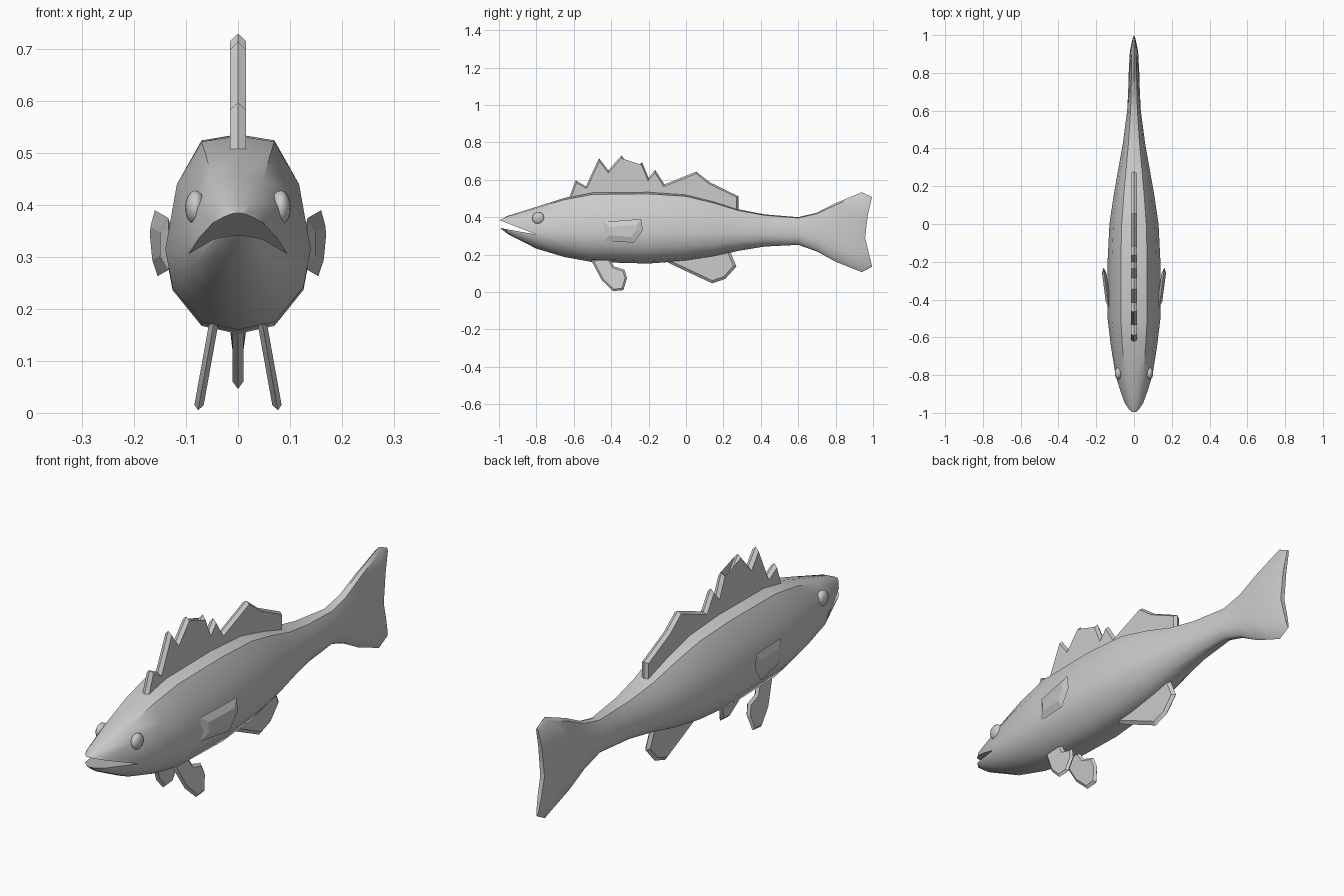
import bpy, bmesh
from mathutils import Vector

cube = bpy.data.objects.get("Cube")
if cube:
    bpy.data.objects.remove(cube, do_unlink=True)

grey = bpy.data.materials.new("plain_grey")
grey.use_nodes = True
colour = (0.6, 0.6, 0.6, 1)
grey.diffuse_color = colour
grey.node_tree.nodes["Principled BSDF"].inputs["Base Color"].default_value = colour


def finish(name, bm, angle=None):
    bmesh.ops.recalc_face_normals(bm, faces=bm.faces)
    mesh = bpy.data.meshes.new(name)
    bm.to_mesh(mesh)
    bm.free()
    obj = bpy.data.objects.new(name, mesh)
    bpy.context.collection.objects.link(obj)
    mesh.materials.append(grey)
    if angle:
        smooth(obj, angle)
    return obj


def activate(obj):
    bpy.ops.object.select_all(action='DESELECT')
    obj.select_set(True)
    bpy.context.view_layer.objects.active = obj


def smooth(obj, angle):
    activate(obj)
    bpy.ops.object.shade_smooth_by_angle(angle=angle)


# Body and tail: one loft through (y, half width, bottom, top)
stations = [
    (-.995, .022, .343, .385), (-.95, .052, .308, .408),
    (-.8, .098, .232, .455), (-.65, .122, .187, .503),
    (-.5, .14, .16, .533), (-.2, .14, .152, .536), (0, .13, .167, .522),
    (.15, .108, .19, .484), (.28, .085, .22, .442), (.42, .06, .243, .415),
    (.6, .036, .252, .4), (.7, .031, .217, .424), (.8, .028, .162, .475),
    (.94, .022, .106, .533), (.995, .01, .135, .508)]
half = [(0, 1), (.5, .94), (.84, .5), (1, -.17), (.9, -.56), (.5, -.92), (0, -1)]
section = half + [(-x, z) for x, z in reversed(half[1:-1])]

bm = bmesh.new()
rings = []
for y, w, lo, hi in stations:
    # The trailing edge of the tail is notched in the middle
    notch = .045 if y > .99 else (.035 if y > .9 else 0)
    rings.append([bm.verts.new((x * w, y - notch * (1 - abs(z)),
                                (hi + lo) / 2 + z * (hi - lo) / 2))
                  for x, z in section])
n = len(section)
for a, b in zip(rings, rings[1:]):
    for i in range(n):
        j = (i + 1) % n
        bm.faces.new((a[i], a[j], b[j], b[i]))
bm.faces.new(rings[0])
for i in range(n // 2):     # tail end closed by strips across the notch
    quad = [rings[-1][k] for k in (i, i + 1, (n - i - 1) % n, (n - i) % n)]
    bm.faces.new(list(dict.fromkeys(quad)))
body = finish("body", bm)

# Open mouth: a thin wedge cut out of the head
bm = bmesh.new()
wedge = [(-1.05, .405), (-.8, .307), (-1.05, .352)]
sides = [[bm.verts.new((x, y, z)) for y, z in wedge] for x in (-.3, .3)]
for s in sides:
    bm.faces.new(s)
for i in range(3):
    j = (i + 1) % 3
    bm.faces.new((sides[0][i], sides[0][j], sides[1][j], sides[1][i]))
cutter = finish("mouth_cutter", bm)
cutter.hide_render = True
cut = body.modifiers.new("mouth", 'BOOLEAN')
cut.operation = 'DIFFERENCE'
cut.solver = 'EXACT'
cut.object = cutter
activate(body)
bpy.ops.object.modifier_apply(modifier=cut.name)
bpy.data.objects.remove(cutter, do_unlink=True)
smooth(body, .8)


def fin(name, outline, place=lambda y, z: 0, thick=.014, inset=.014, mirror=1):
    """Thin fin from a side outline, swollen in the middle to a sharp rim."""
    bm = bmesh.new()
    rim = [bm.verts.new((0, y, z)) for y, z in outline]
    faces = [bm.faces.new(rim)]
    inner = []
    count = len(outline)
    area = sum(a[0] * b[1] - b[0] * a[1]
               for a, b in zip(outline, outline[1:] + outline[:1]))
    turn = 1 if area > 0 else -1
    bm.faces.remove(faces[0])
    for side in (-1, 1):
        loop = []
        for i, p in enumerate(outline):
            p = Vector(p)
            d1 = (p - Vector(outline[i - 1])).normalized()
            d2 = (Vector(outline[(i + 1) % count]) - p).normalized()
            n1, n2 = (Vector((-d.y, d.x)) * turn for d in (d1, d2))
            m = (n1 + n2).normalized()
            q = p + m * min(inset / max(m.dot(n1), .3), inset * 1.8)
            loop.append(bm.verts.new((side * thick, q.x, q.y)))
        for i in range(count):
            j = (i + 1) % count
            bm.faces.new((rim[i], rim[j], loop[j], loop[i]))
        inner.append(bm.faces.new(loop))
    bmesh.ops.triangulate(bm, faces=inner)
    for v in bm.verts:
        v.co.x = mirror * (v.co.x + place(v.co.y, v.co.z))
    return finish(name, bm, .35)


# Spiny back fin and belly fin on the centre line
fin("dorsal_fin", [
    (-.63, .49), (-.59, .597), (-.535, .565), (-.465, .715), (-.415, .65),
    (-.345, .73), (-.285, .645), (-.235, .695), (-.2, .61), (-.165, .653),
    (-.115, .575), (.055, .643), (.13, .585), (.28, .512), (.28, .42),
    (0, .48), (-.4, .5)], thick=.015, inset=.009)
fin("anal_fin", [(-.14, .18), (-.05, .135), (.14, .046), (.21, .07),
                 (.27, .137), (.23, .23), (0, .22)], thick=.011)

# Paired fins and eyes
for label, sign in (("left", 1), ("right", -1)):
    fin("pelvic_fin_" + label,
        [(-.51, .175), (-.45, .062), (-.39, .005), (-.335, .01), (-.315, .075),
         (-.33, .12), (-.385, .137), (-.41, .18)],
        lambda y, z: .048 + (.165 - z) * .18, .009, .01, sign)
    fin("pectoral_fin_" + label,
        [(-.44, .375), (-.24, .39), (-.23, .33), (-.28, .263), (-.44, .275)],
        lambda y, z: .134 + (y + .44) * .13, .012, .03, sign)
    bpy.ops.mesh.primitive_uv_sphere_add(segments=16, ring_count=8, radius=.033,
                                         location=(sign * .082, -.79, .395))
    eye = bpy.context.object
    eye.name = "eye_" + label
    eye.scale.x = .6
    eye.data.materials.append(grey)
    smooth(eye, .8)
